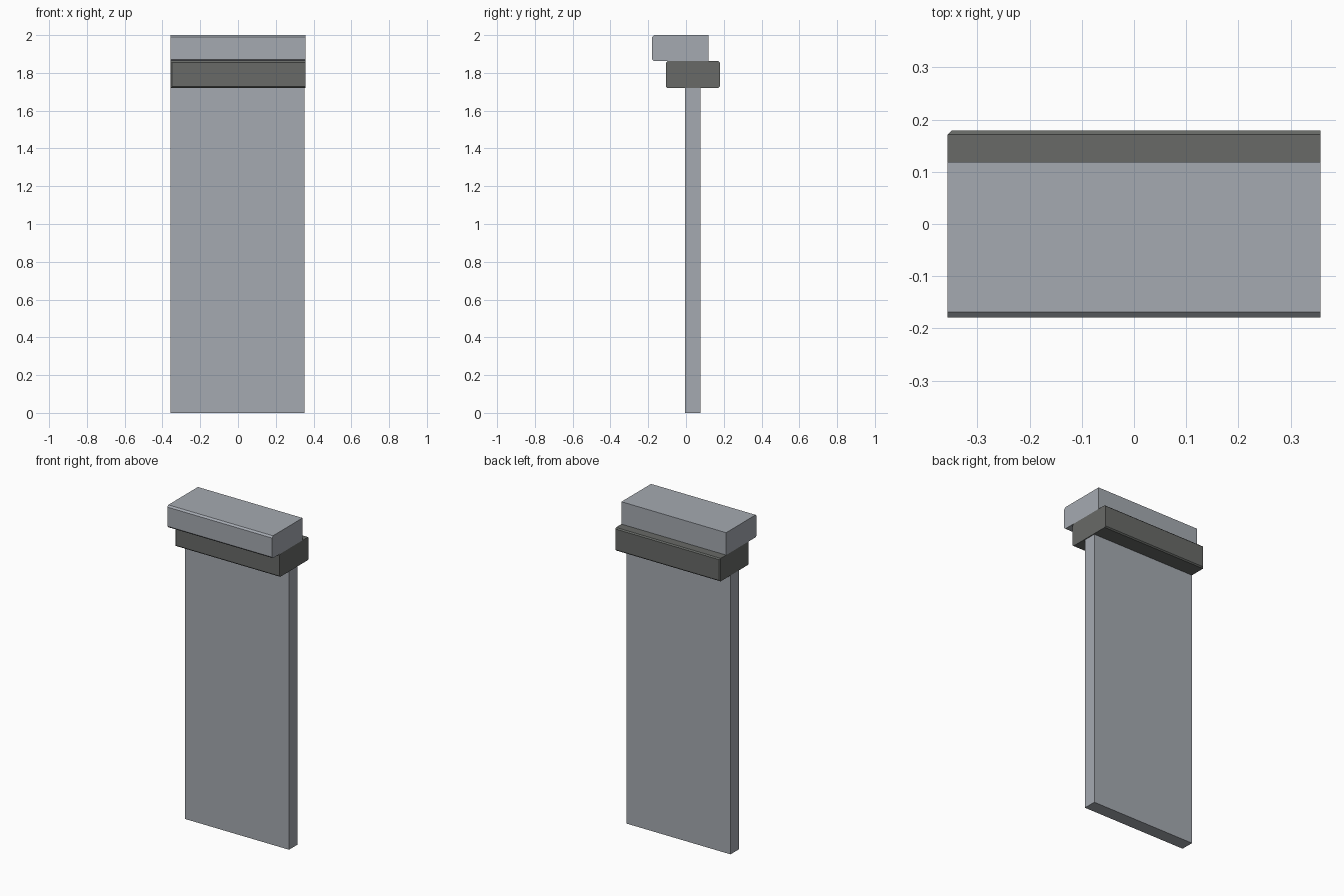
import bpy, bmesh

if "Cube" in bpy.data.objects:
    bpy.data.objects.remove(bpy.data.objects["Cube"])


def material(name, rgb):
    m = bpy.data.materials.new(name)
    m.diffuse_color = (*rgb, 1)
    m.use_nodes = True
    m.node_tree.nodes["Principled BSDF"].inputs["Base Color"].default_value = m.diffuse_color
    return m


light_stone = material("light_stone", (0.376, 0.402, 0.440))
dark_stone = material("dark_stone", (0.138, 0.144, 0.136))


def block(name, lo, hi, mat, bevel=0, pick=None):
    """Box between two corners; edges whose midpoint passes pick are chamfered."""
    bm = bmesh.new()
    bmesh.ops.create_cube(bm, size=1)
    if pick:
        edges = [e for e in bm.edges if pick((e.verts[0].co + e.verts[1].co) / 2)]
    for v in bm.verts:
        v.co = [(a + b) / 2 + c * (b - a) for a, b, c in zip(lo, hi, v.co)]
    if pick:
        bmesh.ops.bevel(bm, geom=edges, offset=bevel, segments=1, affect='EDGES')
    me = bpy.data.meshes.new(name)
    bm.to_mesh(me)
    bm.free()
    me.materials.append(mat)
    ob = bpy.data.objects.new(name, me)
    bpy.context.collection.objects.link(ob)
    return ob


# Tall thin slab
block("slab", (-0.357, -0.005, 0), (0.352, 0.076, 1.72), light_stone)

# Dark middle course, chamfered around its front and back faces except the right end
block("middle_course", (-0.357, -0.105, 1.72), (0.357, 0.179, 1.862), dark_stone,
      0.007, lambda m: abs(m.y) > 0.4 and m.x < 0.4)

# Cap course shifted forward, front edges chamfered
block("cap_course", (-0.357, -0.179, 1.862), (0.357, 0.119, 2.0), light_stone,
      0.01, lambda m: m.y < -0.4 and abs(m.x) < 0.1)
